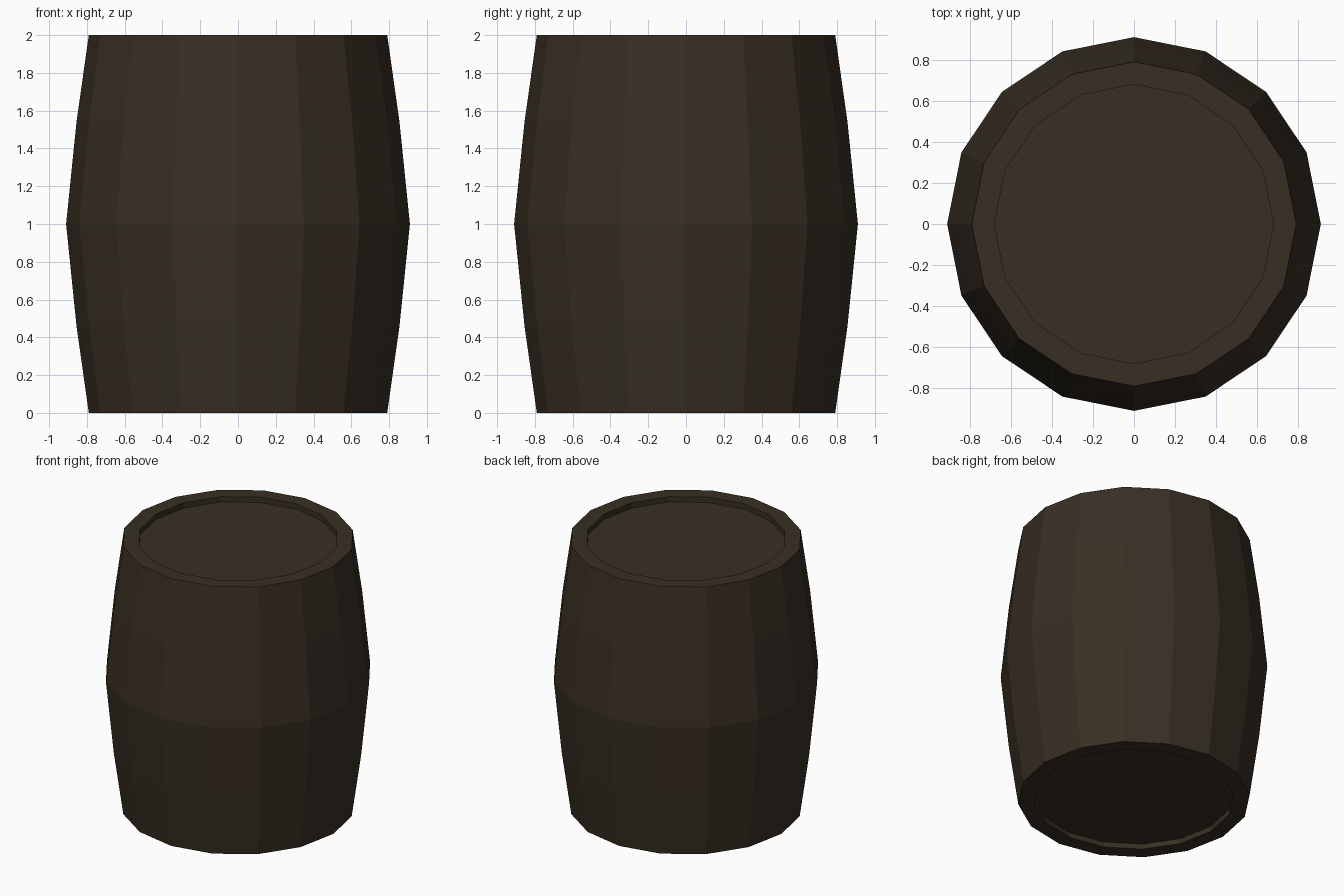
import bpy, bmesh, math

if "Cube" in bpy.data.objects:
    bpy.data.objects.remove(bpy.data.objects["Cube"])

SIDES = 16
# stave and lid outline: (radius, height), bottom centre rim to top centre rim
PROFILE = [(0.68, 0.04), (0.68, 0.0), (0.79, 0.0), (0.855, 0.46), (0.91, 1.0),
           (0.855, 1.54), (0.79, 2.0), (0.68, 2.0), (0.68, 1.96)]

wood = bpy.data.materials.new("dark_brown_wood")
wood.diffuse_color = (0.040, 0.028, 0.017, 1)
wood.use_nodes = True
wood.node_tree.nodes["Principled BSDF"].inputs["Base Color"].default_value = wood.diffuse_color

bm = bmesh.new()
rings = [[bm.verts.new((r * math.cos(2 * math.pi * i / SIDES),
                        r * math.sin(2 * math.pi * i / SIDES), z))
          for i in range(SIDES)] for r, z in PROFILE]

# bulging wall, flat rims and recess walls
for low, high in zip(rings, rings[1:]):
    for i in range(SIDES):
        j = (i + 1) % SIDES
        bm.faces.new((low[i], low[j], high[j], high[i]))

# recessed lids at both ends
bm.faces.new(rings[0][::-1])
bm.faces.new(rings[-1])
bmesh.ops.recalc_face_normals(bm, faces=bm.faces)

mesh = bpy.data.meshes.new("barrel")
bm.to_mesh(mesh)
bm.free()
mesh.materials.append(wood)
barrel = bpy.data.objects.new("barrel", mesh)
bpy.context.collection.objects.link(barrel)
